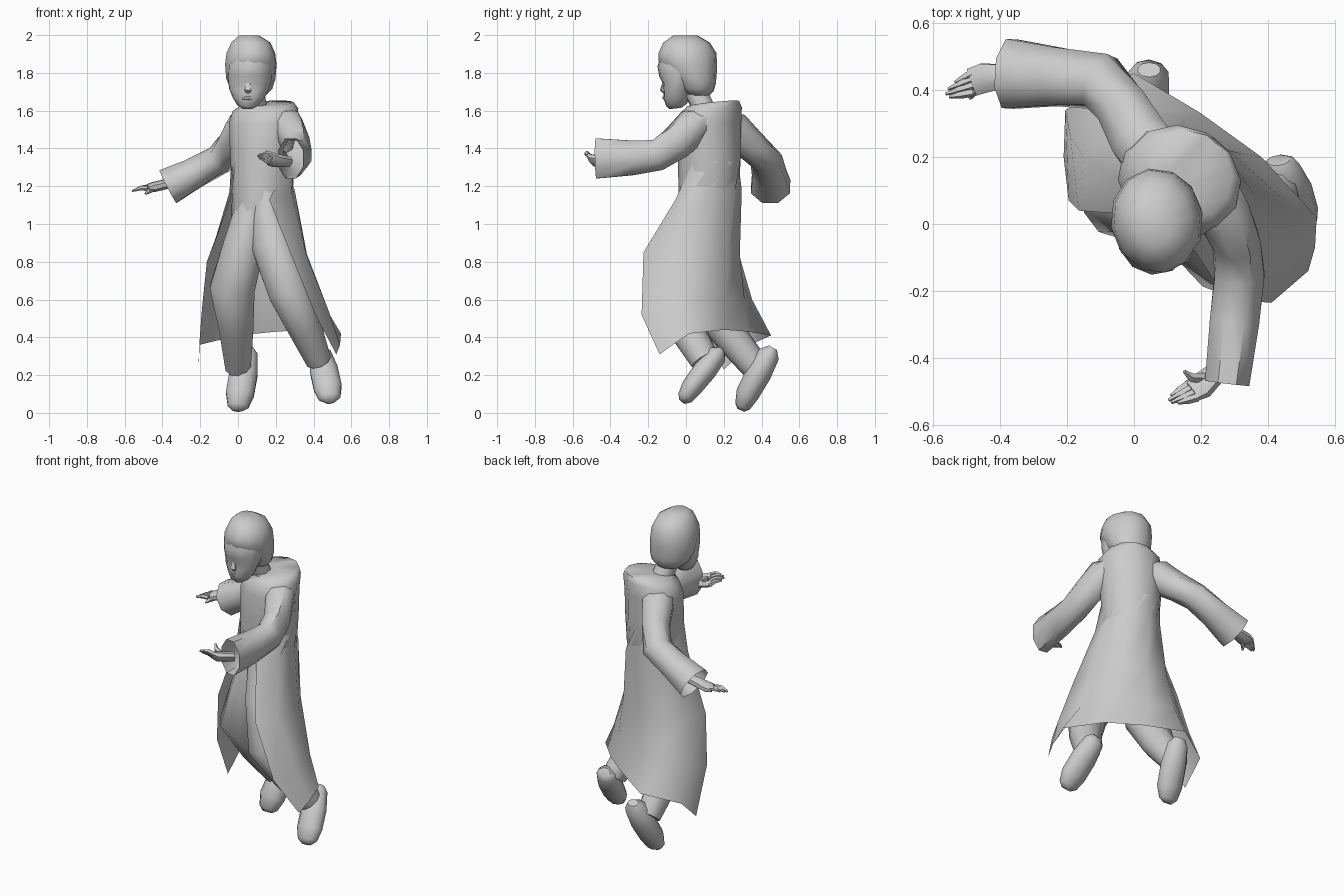
import bpy, bmesh, math
from mathutils import Vector

TURN = math.radians(-28)  # shoulder line is twisted about z


def loft(name, rings, closed=True, cap_start=False, cap_end=False, sharp=50):
    bm = bmesh.new()
    vs = [[bm.verts.new(p) for p in r] for r in rings]
    n = len(rings[0])
    for a, b in zip(vs, vs[1:]):
        for i in range(n if closed else n - 1):
            j = (i + 1) % n
            bm.faces.new((a[i], a[j], b[j], b[i]))
    if cap_start:
        bm.faces.new(vs[0][::-1])
    if cap_end:
        bm.faces.new(vs[-1])
    bmesh.ops.recalc_face_normals(bm, faces=bm.faces)
    me = bpy.data.meshes.new(name)
    bm.to_mesh(me)
    bm.free()
    ob = bpy.data.objects.new(name, me)
    bpy.context.collection.objects.link(ob)
    bpy.ops.object.select_all(action='DESELECT')
    ob.select_set(True)
    bpy.context.view_layer.objects.active = ob
    bpy.ops.object.shade_smooth_by_angle(angle=math.radians(sharp))
    return ob


def level(cx, cy, z, a, b, turn=0.0, n=10, tilt=0.0):
    # horizontal ellipse; tilt raises the back
    pts = []
    for i in range(n):
        t = 2 * math.pi * i / n
        u, v = a * math.cos(t), b * math.sin(t)
        pts.append(Vector((cx + u * math.cos(turn) - v * math.sin(turn),
                           cy + u * math.sin(turn) + v * math.cos(turn), z + tilt * v)))
    return pts


def tube(name, path, ref=(0, 0, 1), n=8, caps=(True, True), sharp=50):
    # path entries: x, y, z, half width, half height
    P = [Vector(p[:3]) for p in path]
    rings = []
    for k, p in enumerate(path):
        t = (P[min(k + 1, len(P) - 1)] - P[max(k - 1, 0)]).normalized()
        s = t.cross(Vector(ref)).normalized()
        u = s.cross(t)
        rings.append([P[k] + s * p[3] * math.cos(q) + u * p[4] * math.sin(q)
                      for q in [2 * math.pi * (i + .5) / n for i in range(n)]])
    return loft(name, rings, True, *caps, sharp)


# robe body down to the hips
loft("robe_body", [level(cx, cy, z, a, b, TURN, 12, tl) for cx, cy, z, a, b, tl in (
    (.10, .09, .93, .09, .11, 0), (.11, .105, 1.04, .145, .14, 0), (.13, .12, 1.20, .163, .16, 0),
    (.13, .125, 1.38, .175, .165, 0), (.135, .125, 1.53, .19, .16, 0),
    (.145, .135, 1.605, .18, .155, .1), (.155, .145, 1.638, .14, .135, .12),
    (.11, .09, 1.635, .075, .07, .15))], cap_start=True, cap_end=True, sharp=70)

# open coat skirt: each row runs from one front edge round the back to the other
angles = [math.radians(v) for v in (212, 180, 140, 112, 82, 44, 10, -32)]
chest = [(.13 + .166 * math.cos(t), .123 + .166 * math.sin(t), 1.33) for t in angles]
waist = [(-.035, .03, 1.15), (-.045, .13, 1.17), (.02, .255, 1.18), (.13, .295, 1.18),
         (.235, .26, 1.18), (.30, .13, 1.18), (.285, -.005, 1.16), (.165, -.055, 1.13)]
thigh = [(-.165, .04, .80), (-.15, .2, .82), (-.01, .28, .84), (.14, .285, .84),
         (.28, .22, .84), (.365, .08, .84), (.36, -.11, .84), (.275, -.225, .85)]
shin = [(-.195, .07, .5), (-.19, .26, .56), (-.01, .35, .6), (.15, .31, .6),
        (.32, .21, .6), (.45, .07, .58), (.48, -.1, .54), (.41, -.235, .52)]
hem = [(-.21, .2, .23), (-.205, .34, .36), (0, .45, .41), (.2, .33, .43),
       (.38, .2, .44), (.545, .02, .42), (.54, -.07, .36), (.52, -.14, .31)]
loft("coat_skirt", [chest, waist, thigh, shin, hem], closed=False, sharp=75)

# trouser legs
F = (0, -1, 0)
tube("right_leg", [(.09, .1, 1.2, .07, .10), (.06, .09, 1.02, .10, .125), (.03, .08, .88, .115, .125),
                   (-.03, .07, .66, .125, .12), (-.01, .20, .45, .095, .095), (.0, .37, .24, .07, .075)], F, 10)
tube("left_leg", [(.14, .09, 1.2, .08, .12), (.155, .06, 1.04, .10, .125), (.19, .01, .88, .12, .13),
                  (.27, -.09, .64, .115, .12), (.35, -.01, .46, .095, .095), (.425, .10, .28, .07, .08)], F, 10)

# shoes pointing down and forward
tube("right_shoe", [(.045, .46, .345, .035, .025), (.045, .44, .31, .062, .058), (.03, .385, .21, .078, .068),
                    (.01, .325, .10, .078, .062), (.0, .30, .035, .058, .042), (0, .29, .014, .03, .02)], (0, -1, .4), 10)
tube("left_shoe", [(.43, .19, .33, .035, .025), (.435, .165, .31, .06, .055), (.455, .10, .225, .078, .062),
                   (.475, .03, .135, .078, .056), (.485, -.005, .08, .06, .042), (.488, -.02, .06, .03, .02)], (0, -1, .4), 10)

# flared sleeves, open at the cuffs
tube("right_sleeve", [(.09, .16, 1.56, .09, .05), (.02, .25, 1.50, .095, .10), (-.03, .34, 1.42, .085, .085),
                      (-.10, .425, 1.34, .09, .08), (-.24, .44, 1.265, .095, .088), (-.37, .448, 1.198, .112, .105)],
     caps=(True, False))
tube("left_sleeve", [(.21, .11, 1.57, .10, .05), (.262, .04, 1.52, .085, .10), (.305, -.05, 1.43, .075, .095),
                     (.315, -.15, 1.365, .08, .09), (.30, -.29, 1.35, .08, .1), (.278, -.475, 1.347, .072, .115)],
     caps=(True, False))


def hand(side, wrist, palm, tip, across, thumb, wide):
    # flat palm, four fingers and a thumb
    w, p, t, a = map(Vector, (wrist, palm, tip, across))
    a.normalize()
    up = a.cross(t - p).normalized()
    k = p.lerp(t, .3)
    tube(side + "_palm", [(*w, .03, .028), (*p, wide, .028), (*k, wide * .95, .018)], up)
    for i in range(4):
        o = a * (i - 1.5) * wide * .48
        reach = (.88, 1, .96, .8)[i]
        b, e = k + o - (t - p) * .08, p.lerp(t, reach) + o * .6
        m = b.lerp(e, .5) + Vector((0, 0, .008))
        tube(f"{side}_finger_{i + 1}", [(*b, .013, .014), (*m, .012, .012), (*e, .005, .005)], up, 5)
    th = Vector(thumb)
    tube(side + "_thumb", [(*w.lerp(p, .6), .016, .016), (*p.lerp(th, .6), .014, .014), (*th, .006, .006)], up, 5)


hand("right", (-.34, .445, 1.22), (-.45, .435, 1.195), (-.56, .395, 1.175), (.2, 1, .1), (-.49, .375, 1.16), .048)
hand("left", (.27, -.42, 1.33), (.20, -.485, 1.335), (.105, -.53, 1.365), (.35, -.7, .7), (.15, -.44, 1.385), .045)

# neck
tube("neck", [(.10, .10, 1.6, .062, .062), (.075, .03, 1.74, .06, .06)], (0, 1, 0))

# hair cap
loft("hair", [level(.068 + o, cy, z, a, b, .15, 12, tl) for o, cy, z, a, b, tl in (
    (.005, .065, 1.68, .075, .06, 0), (.003, .05, 1.715, .112, .098, -.1), (0, .032, 1.77, .132, .128, -.2),
    (0, .010, 1.845, .138, .157, -.1), (.0, .008, 1.905, .130, .155, 0),
    (.0, .003, 1.96, .105, .125, 0), (-.01, -.003, 1.998, .055, .065, 0))], cap_start=True, cap_end=True, sharp=60)

# face, jaw and brow blending into the hair
loft("face", [level(cx, cy, z, a, b, -.1, 12, .12) for cx, cy, z, a, b in (
    (.052, -.055, 1.612, .03, .032), (.053, -.05, 1.63, .058, .055), (.056, -.045, 1.67, .085, .073),
    (.058, -.04, 1.715, .105, .08), (.062, -.035, 1.75, .114, .087), (.064, -.03, 1.795, .118, .112),
    (.066, -.02, 1.85, .12, .132), (.066, -.01, 1.90, .11, .125))],
    cap_start=True, cap_end=True, sharp=60)
tube("nose", [(.056, -.11, 1.775, .010, .008), (.054, -.117, 1.735, .014, .012), (.053, -.122, 1.71, .021, .016),
              (.053, -.112, 1.698, .014, .01)], F, 6)
tube("mouth", [(.022, -.106, 1.664, .005, .006), (.053, -.116, 1.668, .009, .011), (.084, -.106, 1.664, .005, .006)], n=6)
